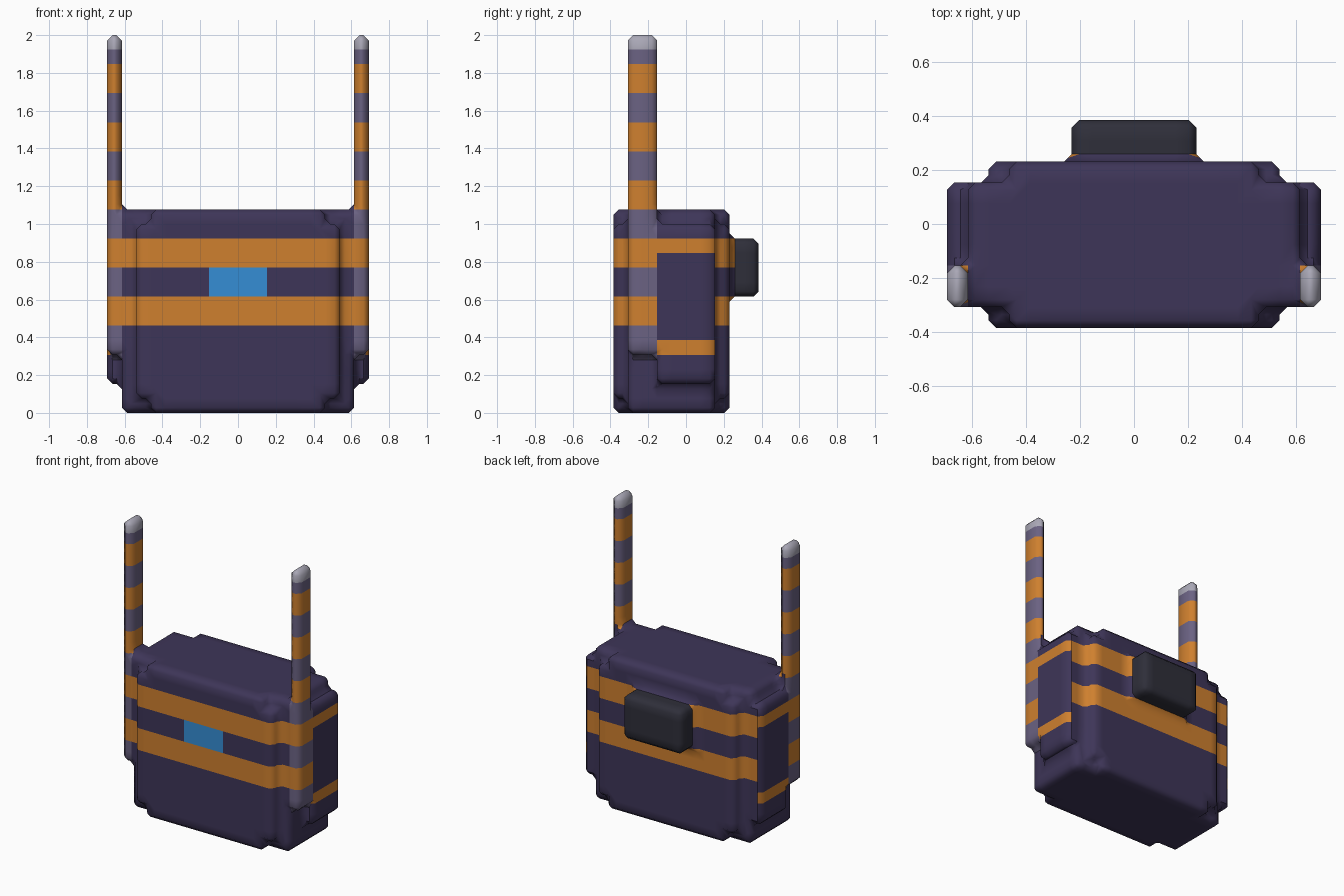
import bpy, bmesh
from mathutils import Vector

if "Cube" in bpy.data.objects:
    bpy.data.objects.remove(bpy.data.objects["Cube"])

U = 2 / 26          # one building unit
B = 0.36            # chamfer size in units

# Colours
COLORS = [("dark_purple", (0.048, 0.036, 0.098)), ("orange", (0.62, 0.215, 0.028)),
          ("grey_purple", (0.145, 0.122, 0.225)), ("light_grey", (0.40, 0.39, 0.47)),
          ("charcoal", (0.028, 0.028, 0.042)), ("screen_blue", (0.035, 0.27, 0.66))]
mats = []
for name, c in COLORS:
    m = bpy.data.materials.new(name)
    m.diffuse_color = (*c, 1)
    m.use_nodes = True
    m.node_tree.nodes["Principled BSDF"].inputs["Base Color"].default_value = m.diffuse_color
    mats.append(m)
DARK, ORANGE, GREY, LIGHT, BLACK, BLUE = range(6)

# Boxes (half width, y range, z range) that fuse into the shell; mirrored in x
CORE = [(8, -4, 2, 0, 14), (7, -5, 3, 1, 13), (6, -5, 3, 0, 14), (3, 3, 5, 8, 12)]
SIDES = [(-2, 2, 2, 13), (-4, -2, 4, 26)]      # side panel, antenna


def solid(x, y, z):
    ax = abs(x)
    return (any(ax < w and a < y < b and c < z < d for w, a, b, c, d in CORE)
            or any(8 < ax < 9 and a < y < b and c < z < d for a, b, c, d in SIDES))


def fused_shell():
    """Outer skin of all boxes, chamfered on convex and concave edges."""
    bm = bmesh.new()
    verts = {}

    def vert(p):
        if p not in verts:
            verts[p] = bm.verts.new(p)
        return verts[p]

    for i in range(-9, 9):
        for j in range(-5, 5):
            for k in range(26):
                cell = (i, j, k)
                if not solid(i + .5, j + .5, k + .5):
                    continue
                for a in range(3):
                    for s in (0, 1):
                        n = [c + .5 for c in cell]
                        n[a] += 2 * s - 1
                        if solid(*n):
                            continue
                        b, c = (a + 1) % 3, (a + 2) % 3
                        ring = []
                        for db, dc in ((0, 0), (1, 0), (1, 1), (0, 1)):
                            p = list(cell)
                            p[a] += s
                            p[b] += db
                            p[c] += dc
                            ring.append(vert(tuple(p)))
                        bm.faces.new(ring if s else ring[::-1])
    bmesh.ops.dissolve_limit(bm, angle_limit=0.01, verts=bm.verts[:], edges=bm.edges[:])
    bm.normal_update()
    sharp = [e for e in bm.edges if e.calc_face_angle(0) > 0.5]
    bmesh.ops.bevel(bm, geom=sharp, offset=B, offset_type='OFFSET', segments=1,
                    profile=0.5, affect='EDGES', clamp_overlap=False)
    return bm


def is_antenna(c):
    return (abs(c.x) > 8 and c.y < -2 and c.z > 4 - B) or c.z > 14 + B


def is_panel(c):
    return abs(c.x) > 8.3 and -2 < c.y < 1.99 and c.z < 13.1


def part_of(c):
    side = "left" if c.x < 0 else "right"
    if is_antenna(c):
        return side + "_antenna"
    if c.y > 3 + B:
        return "back_pack"
    if is_panel(c):
        return side + "_side_panel"
    return "body"


def color_of(c):
    band = c.z > 6 and (c.z - 6) % 4 < 2 and c.z < 24
    if is_antenna(c):
        return LIGHT if c.z > 25 else ORANGE if band else GREY
    if c.y > 3 + B:
        return BLACK
    if is_panel(c):
        return ORANGE if 11 < c.z < 12 or 4 < c.z < 5 else DARK
    if c.y < -4.9 and abs(c.x) < 2 and 8 < c.z < 10:
        return BLUE
    return ORANGE if band and c.z < 12 else DARK


# Cut the shell along colour borders
bm = fused_shell()
cuts = [((x, 0, 0), (1, 0, 0)) for x in (-8, -2, 2, 8)]
cuts += [((0, y, 0), (0, 1, 0)) for y in (-2, 3 + B)]
cuts += [((0, 0, z), (0, 0, 1)) for z in
         (4, 5, 6, 8, 10, 11, 12, 14, 14 + B, 16, 18, 20, 22, 24, 25)]
for co, no in cuts:
    bmesh.ops.bisect_plane(bm, geom=bm.verts[:] + bm.edges[:] + bm.faces[:],
                           dist=1e-4, plane_co=co, plane_no=no)
bm.normal_update()
for f in bm.faces:
    f.material_index = color_of(f.calc_center_median())
    f.smooth = True

# Split into named parts
for name in ("body", "back_pack", "left_antenna", "right_antenna",
             "left_side_panel", "right_side_panel"):
    part = bm.copy()
    other = [f for f in part.faces if part_of(f.calc_center_median()) != name]
    bmesh.ops.delete(part, geom=other, context='FACES')
    bmesh.ops.scale(part, vec=Vector((U, U, U)), verts=part.verts[:])
    me = bpy.data.meshes.new(name)
    part.to_mesh(me)
    part.free()
    for m in mats:
        me.materials.append(m)
    ob = bpy.data.objects.new(name, me)
    bpy.context.collection.objects.link(ob)
    ob.modifiers.new("even_shading", 'WEIGHTED_NORMAL')
bm.free()
